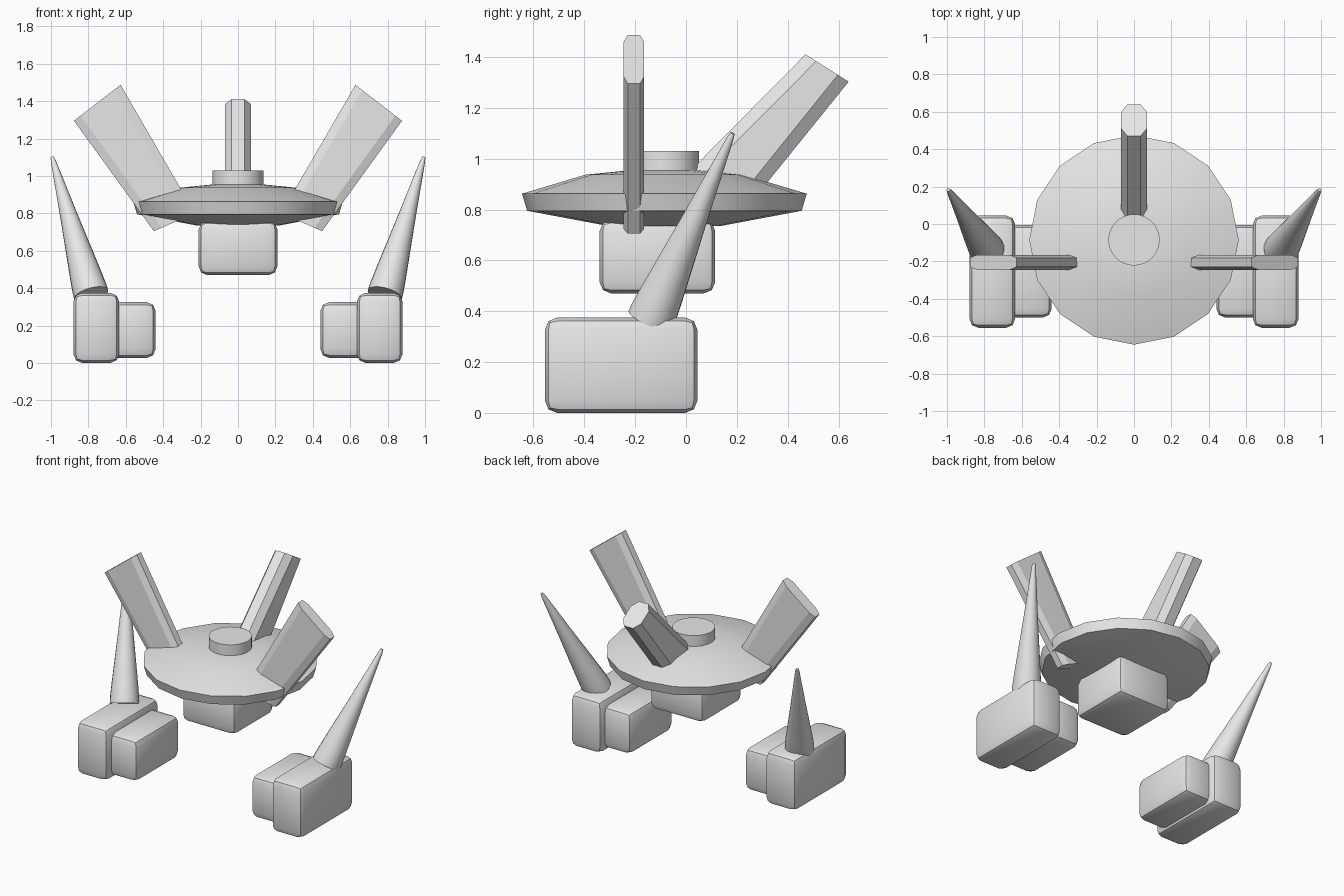
import bpy
import bmesh
import math
from mathutils import Vector

if "Cube" in bpy.data.objects:
    bpy.data.objects.remove(bpy.data.objects["Cube"], do_unlink=True)

GREY = (0.8, 0.8, 0.8, 1.0)
grey = bpy.data.materials.new("plain grey")
grey.use_nodes = True
grey.diffuse_color = GREY
grey.node_tree.nodes["Principled BSDF"].inputs["Base Color"].default_value = GREY


def finish(bm, name, smooth=None):
    """Turn a bmesh into a named object with the shared material."""
    bmesh.ops.recalc_face_normals(bm, faces=bm.faces)
    mesh = bpy.data.meshes.new(name)
    bm.to_mesh(mesh)
    bm.free()
    mesh.materials.append(grey)
    obj = bpy.data.objects.new(name, mesh)
    bpy.context.collection.objects.link(obj)
    if smooth:
        bpy.ops.object.select_all(action="DESELECT")
        obj.select_set(True)
        bpy.context.view_layer.objects.active = obj
        bpy.ops.object.shade_smooth_by_angle(angle=math.radians(smooth))
    return obj


def loft(bm, rings):
    """Skin a list of equal point rings and cap both ends."""
    rows = [[bm.verts.new(p) for p in ring] for ring in rings]
    for a, b in zip(rows, rows[1:]):
        for i in range(len(a)):
            j = (i + 1) % len(a)
            bm.faces.new((a[i], a[j], b[j], b[i]))
    bm.faces.new(rows[0])
    bm.faces.new(rows[-1])


def lathe(name, profile, sides, base, axis=(0, 0, 1), smooth=30):
    """Revolve (radius, distance) points about an axis through base."""
    turn = Vector(axis).to_track_quat("Z", "Y")
    bm = bmesh.new()
    rings = []
    for r, h in profile:
        angles = [math.tau * i / sides for i in range(sides)]
        rings.append([Vector(base) + turn @ Vector((r * math.cos(a), r * math.sin(a), h))
                      for a in angles])
    loft(bm, rings)
    return finish(bm, name, smooth)


def soft_box(name, low, high, bevel):
    """Box between two corners with rounded edges."""
    bm = bmesh.new()
    bmesh.ops.create_cube(bm, size=1)
    for v in bm.verts:
        v.co = Vector([(a + b) / 2 + c * (b - a) for a, b, c in zip(low, high, v.co)])
    bmesh.ops.bevel(bm, geom=bm.edges[:], offset=bevel, segments=2,
                    profile=0.5, affect="EDGES")
    return finish(bm, name, 40)


def fin(name, ends, half, edge, chamfer, place):
    """Tapered plank with chamfered long edges; ends are (inner, outer) corners."""
    bm = bmesh.new()
    rings = []
    for inner, outer in ends:
        p, q = Vector(inner), Vector(outer)
        step = (q - p).normalized() * chamfer
        section = [(p, -edge), (p + step, -half), (q - step, -half), (q, -edge),
                   (q, edge), (q - step, half), (p + step, half), (p, edge)]
        rings.append([place(c.x, c.y, t) for c, t in section])
    loft(bm, rings)
    return finish(bm, name)


# Central saucer, cap and hanging block
CENTRE_Y = -0.085
lathe("saucer", [(0.22, 0.735), (0.54, 0.795), (0.56, 0.862), (0.31, 0.937), (0.13, 0.955)],
      16, (0, CENTRE_Y, 0), smooth=35)
lathe("top_cap", [(0.137, 0.93), (0.137, 1.03)], 32, (0, CENTRE_Y, 0))
soft_box("hanging_block", (-0.21, -0.34, 0.47), (0.21, 0.115, 0.76), 0.045)

# Rear fin
fin("rear_fin", [((0.0, 0.935), (0.25, 0.82)), ((0.47, 1.41), (0.64, 1.303))],
    0.07, 0.035, 0.05, lambda u, z, t: (t, u, z))

for side, s in (("left", 1), ("right", -1)):
    # Side fin
    fin(side + "_fin", [((0.23, 0.80), (0.45, 0.705)), ((0.628, 1.487), (0.877, 1.295))],
        0.04, 0.024, 0.045, lambda u, z, t: (s * u, -0.205 + t, z))

    # Foot made of two rounded blocks
    for part, x0, x1, y0, y1, z0, z1 in (("outer", 0.635, 0.88, -0.555, 0.045, 0, 0.375),
                                         ("inner", 0.44, 0.70, -0.5, -0.005, 0.027, 0.325)):
        xs = sorted((s * x0, s * x1))
        soft_box(f"{side}_{part}_foot", (xs[0], y0, z0), (xs[1], y1, z1), 0.048)

    # Horn leaning outward and back
    base = Vector((s * 0.785, -0.14, 0.365))
    axis = Vector((s * 0.993, 0.183, 1.1)) - base
    n = axis.length
    lathe(side + "_horn", [(0.094, 0), (0.093, 0.05 * n), (0.085, 0.15 * n), (0.049, 0.55 * n),
                           (0.014, 0.97 * n), (0.009, n)], 20, base, axis, smooth=50)
